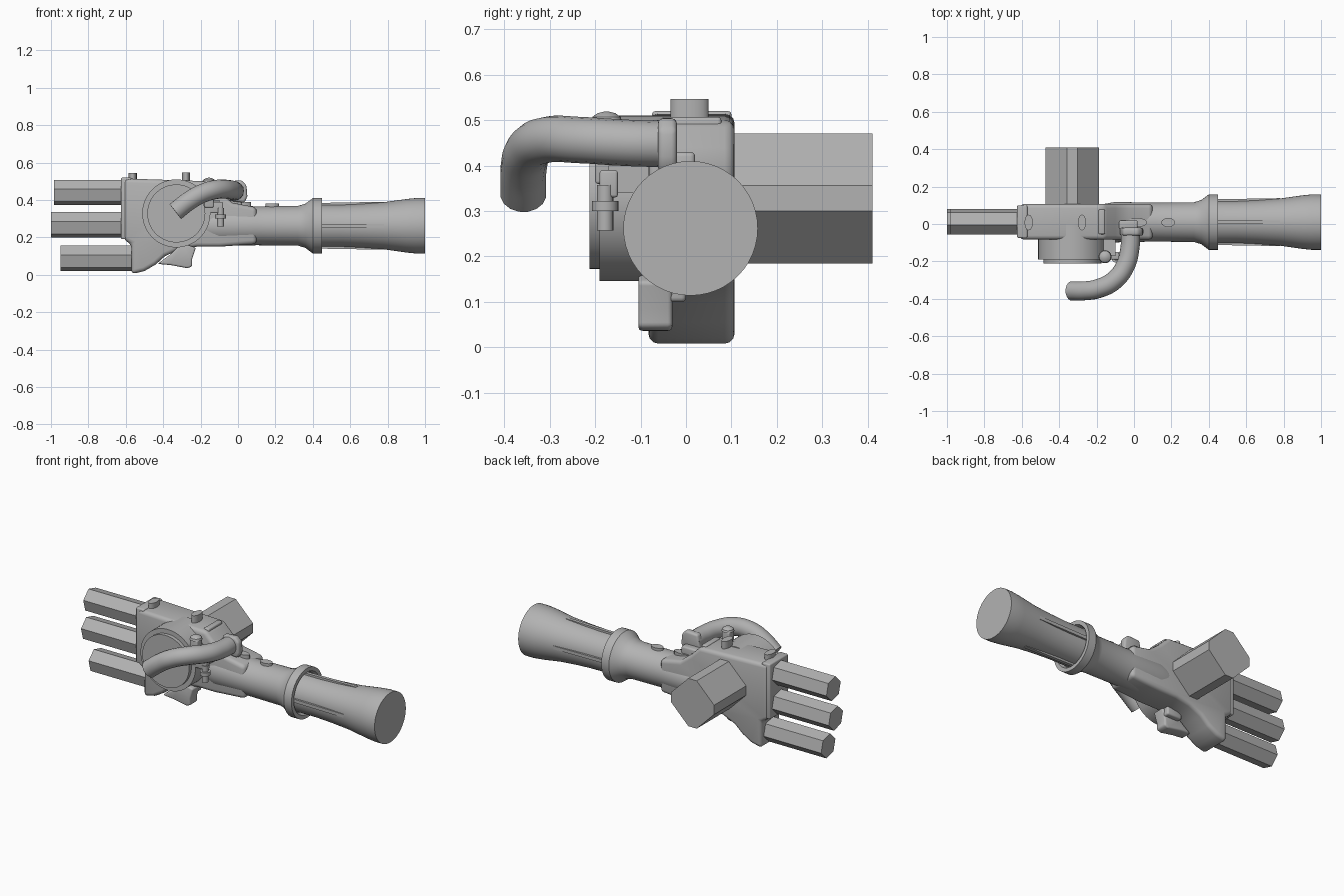
import bpy, bmesh, math
from mathutils import Vector, Matrix

cube = bpy.data.objects.get("Cube")
if cube:
    bpy.data.objects.remove(cube, do_unlink=True)

grey = bpy.data.materials.new("plain grey")
grey.use_nodes = True
grey.diffuse_color = (0.45, 0.45, 0.45, 1)
grey.node_tree.nodes["Principled BSDF"].inputs["Base Color"].default_value = (0.45, 0.45, 0.45, 1)


def finish(name, bm, bevel=0, segments=3, smooth=True):
    bmesh.ops.recalc_face_normals(bm, faces=bm.faces)
    mesh = bpy.data.meshes.new(name)
    bm.to_mesh(mesh)
    bm.free()
    mesh.materials.append(grey)
    ob = bpy.data.objects.new(name, mesh)
    bpy.context.collection.objects.link(ob)
    bpy.ops.object.select_all(action="DESELECT")
    ob.select_set(True)
    bpy.context.view_layer.objects.active = ob
    if bevel:
        mod = ob.modifiers.new("rounding", "BEVEL")
        mod.width, mod.segments, mod.limit_method = bevel, segments, "ANGLE"
        bpy.ops.object.modifier_apply(modifier=mod.name)
    if smooth:
        bpy.ops.object.shade_smooth_by_angle(angle=math.radians(32))
    return ob


def prism(name, points, offset, **kw):
    """Extrude a closed outline of 3D points along an offset."""
    bm = bmesh.new()
    face = bm.faces.new([bm.verts.new(p) for p in points])
    new = bmesh.ops.extrude_face_region(bm, geom=[face])["geom"]
    bmesh.ops.translate(bm, vec=offset, verts=[v for v in new if isinstance(v, bmesh.types.BMVert)])
    return finish(name, bm, **kw)


def plate(name, outline, y0, y1, **kw):
    return prism(name, [(x, y0, z) for x, z in outline], (0, y1 - y0, 0), **kw)


def box(name, x, y, z, **kw):
    return plate(name, [(x[0], z[0]), (x[1], z[0]), (x[1], z[1]), (x[0], z[1])], y[0], y[1], **kw)


def lathe(name, profile, matrix, sides=48, scale=(1, 1)):
    """Turn a (distance, radius) profile about the local z axis."""
    bm = bmesh.new()
    rings = []
    for h, r in profile:
        rings.append([bm.verts.new((r * scale[0] * math.cos(a), r * scale[1] * math.sin(a), h))
                      for a in (math.tau * i / sides for i in range(sides))])
    for a, b in zip(rings, rings[1:]):
        for i in range(sides):
            j = (i + 1) % sides
            bm.faces.new((a[i], a[j], b[j], b[i]))
    bm.faces.new(rings[0])
    bm.faces.new(rings[-1])
    bm.transform(matrix)
    return finish(name, bm)


def place(x, y, z, axis="Z"):
    return Matrix.Translation((x, y, z)) @ Vector((0, 0, 1)).rotation_difference(
        {"X": Vector((1, 0, 0)), "Y": Vector((0, -1, 0)), "Z": Vector((0, 0, 1))}[axis]).to_matrix().to_4x4()


# Palm block and the raised knuckle flange
plate("palm", [(-.61, .515), (-.16, .5), (-.1, .44), (-.03, .385), (.1, .36), (.1, .165), (-.1, .15),
               (-.22, .15), (-.31, .135), (-.39, .1), (-.44, .055), (-.5, .02), (-.57, .003),
               (-.57, .165), (-.61, .185)], -.083, .107, bevel=.022)
box("knuckle_flange", (-.625, -.57), (-.075, .1), (.19, .52), bevel=.008)

# Forearm with flared cuff, then the waisted grip
lathe("forearm", [(-.2, .09), (-.1, .108), (.1, .104), (.32, .106), (.36, .118), (.4, .148), (.45, .148),
                  (.45, .125), (.43, .115)], place(0, .01, .262, "X"))
lathe("grip", [(.42, .112), (.55, .112), (.66, .117), (.78, .126), (.9, .143), (.95, .148), (1, .148)],
      place(0, .01, .262, "X"))
for i in range(4):
    turn = Matrix.Translation((0, .01, .262)) @ Matrix.Rotation(i * math.pi / 2, 4, "X")
    pts = [turn @ Vector(p) for p in [(.43, -.01, .08), (.78, -.01, .08), (.78, -.01, .128), (.43, -.01, .122)]]
    prism(f"grip_rib_{i + 1}", pts, turn.to_3x3() @ Vector((0, .02, 0)), smooth=False)

# Three hexagonal fingers
for name, tip, z in (("upper", -.985, .44), ("middle", -1, .267), ("lower", -.95, .088)):
    ring = [math.radians(45 + 60 * i) for i in range(6)]
    prism(name + "_finger", [(tip, .012 + .07 * math.cos(a), z + .07 * math.sin(a)) for a in ring],
          (-.53 - tip, 0, 0), smooth=False)

# Thumb: a square bar on its corner with the corners cut off
a, b = .143, .028
corners = [(b, a), (a, b), (a, -b), (b, -a), (-b, -a), (-a, -b), (-a, b), (-b, a)]
plate("thumb", [(-.33 + x, .328 + z) for x, z in corners], .05, .41, smooth=False)

# Round drum on the front of the palm
lathe("drum", [(0, .182), (.19, .182), (.19, .155), (.212, .155)], place(-.33, 0, .328, "Y"), 64)

# Bent hose
curve = bpy.data.curves.new("hose", "CURVE")
curve.dimensions = "3D"
curve.bevel_depth, curve.bevel_resolution, curve.resolution_u = .051, 6, 10
curve.use_fill_caps = True
path = [(-.02, -.03, .447), (-.022, -.13, .45), (-.05, -.23, .456), (-.11, -.305, .457),
        (-.19, -.345, .435), (-.26, -.357, .396), (-.335, -.358, .338)]
spline = curve.splines.new("BEZIER")
spline.bezier_points.add(len(path) - 1)
for point, co in zip(spline.bezier_points, path):
    point.co = co
    point.handle_left_type = point.handle_right_type = "AUTO"
hose = bpy.data.objects.new("hose", curve)
bpy.context.collection.objects.link(hose)
bpy.ops.object.select_all(action="DESELECT")
hose.select_set(True)
bpy.context.view_layer.objects.active = hose
bpy.ops.object.convert(target="MESH")
hose = bpy.context.object
hose.data.materials.clear()
hose.data.materials.append(grey)
bpy.ops.object.shade_smooth_by_angle(angle=math.radians(40))

# Hose socket
plate("hose_socket", [(-.08, .4), (.035, .385), (.05, .42), (.045, .48), (.02, .505), (-.06, .5)],
      -.062, -.02, bevel=.012)
box("socket_bridge", (-.19, -.155), (-.055, .078), (.42, .507), bevel=.008)
box("socket_foot", (-.08, .02), (-.03, .02), (.35, .43), bevel=.01)

# Buttons along the top
for i, (x, z0, z1, sx, sy) in enumerate([(-.563, .49, .545, .022, .042), (-.278, .49, .547, .022, .042),
                                         (.015, .34, .39, .055, .024), (.183, .34, .38, .037, .024)]):
    lathe(f"top_button_{i + 1}", [(0, 1), (z1 - z0, 1)], place(x, .008, z0), 24, (sx, sy))

# Valve beside the drum
box("valve_arm", (-.26, -.08), (-.19, -.15), (.33, .39), bevel=.006)
box("valve_post", (-.18, -.13), (-.2, -.15), (.36, .495), bevel=.006)
lathe("valve_dome", [(0, .035), (.012, .031), (.02, .02), (.024, .005)], place(-.155, -.175, .495), 24)
lathe("valve_cap", [(0, .029), (.022, .029)], place(-.093, -.178, .3), 24)
lathe("valve_stem", [(0, .018), (.1, .018)], place(-.093, -.178, .257), 20)
box("valve_bracket", (-.17, -.1), (-.17, -.06), (.34, .4))

# Spur under the palm
plate("spur", [(-.43, .058), (-.36, .052), (-.27, .035), (-.245, .045), (-.245, .085),
               (-.225, .145), (-.3, .17), (-.36, .11)], -.105, -.03, bevel=.01)
box("spur_root", (-.34, -.24), (-.06, 0), (.1, .17), bevel=.01)
